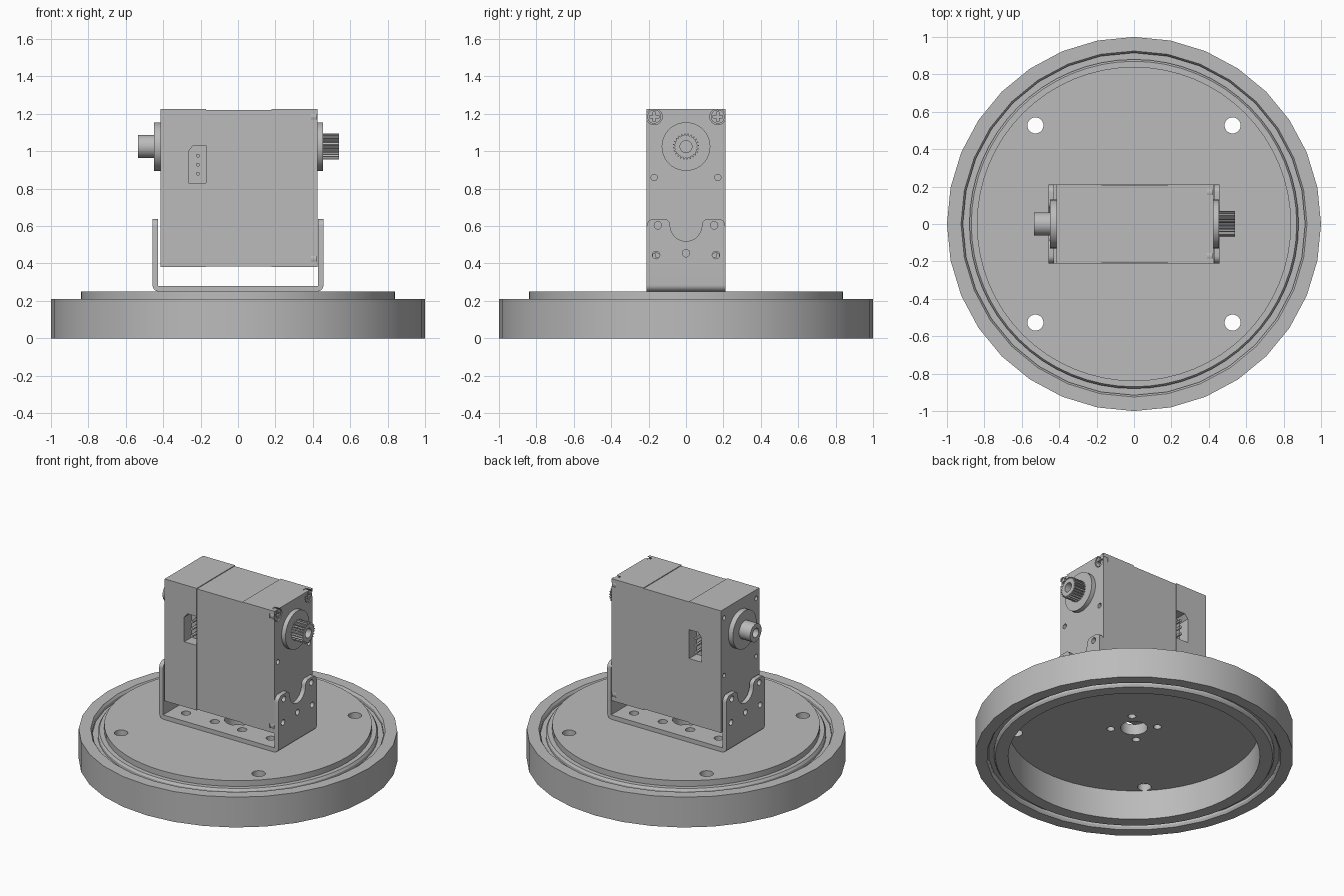
import bpy, bmesh, math
from math import sin, cos, pi

if "Cube" in bpy.data.objects:
    bpy.data.objects.remove(bpy.data.objects["Cube"], do_unlink=True)

GREY = (0.5, 0.5, 0.5, 1)
grey = bpy.data.materials.new("plain_grey")
grey.use_nodes = True
grey.diffuse_color = GREY
grey.node_tree.nodes["Principled BSDF"].inputs["Base Color"].default_value = GREY

PLACE = {
    "x": lambda u, v, w: (w, u, v),
    "y": lambda u, v, w: (u, w, v),
    "z": lambda u, v, w: (u, v, w),
}
parts = []


def finish(name, bm):
    bmesh.ops.recalc_face_normals(bm, faces=bm.faces)
    mesh = bpy.data.meshes.new(name)
    bm.to_mesh(mesh)
    bm.free()
    mesh.materials.append(grey)
    obj = bpy.data.objects.new(name, mesh)
    bpy.context.scene.collection.objects.link(obj)
    parts.append(obj)
    return obj


def prism(name, axis, start, end, *outlines):
    """Extrude one or more flat outlines along an axis."""
    bm = bmesh.new()
    for pts in outlines:
        a = [bm.verts.new(PLACE[axis](u, v, start)) for u, v in pts]
        b = [bm.verts.new(PLACE[axis](u, v, end)) for u, v in pts]
        bm.faces.new(a)
        bm.faces.new(b)
        for i in range(len(a)):
            j = (i + 1) % len(a)
            bm.faces.new((a[i], a[j], b[j], b[i]))
    return finish(name, bm)


def arc(cu, cv, r, a0, a1, n=8):
    angles = [math.radians(a0 + (a1 - a0) * i / n) for i in range(n + 1)]
    return [(cu + r * cos(a), cv + r * sin(a)) for a in angles]


def circle(cu, cv, r, n=24):
    return arc(cu, cv, r, 0, 360, n)[:-1]


def rect(u0, u1, v0, v1):
    return [(u0, v0), (u1, v0), (u1, v1), (u0, v1)]


def lathe(name, profile, n):
    """Revolve a closed (radius, height) profile around z."""
    bm = bmesh.new()
    rings = [[bm.verts.new((r * cos(2 * pi * i / n), r * sin(2 * pi * i / n), z))
              for r, z in profile] for i in range(n)]
    for i in range(n):
        a, b = rings[i], rings[(i + 1) % n]
        for k in range(len(profile)):
            m = (k + 1) % len(profile)
            bm.faces.new((a[k], b[k], b[m], a[m]))
    return finish(name, bm)


def boolean(obj, cutter, operation="DIFFERENCE"):
    mod = obj.modifiers.new("cut", "BOOLEAN")
    mod.operation, mod.solver, mod.object = operation, "EXACT", cutter
    bpy.context.view_layer.update()
    graph = bpy.context.evaluated_depsgraph_get()
    mesh = bpy.data.meshes.new_from_object(obj.evaluated_get(graph))
    obj.modifiers.clear()
    obj.data = mesh
    parts.remove(cutter)
    bpy.data.objects.remove(cutter, do_unlink=True)


def cut(obj, axis, start, end, *outlines):
    boolean(obj, prism("cutter", axis, start, end, *outlines))


SIDES = (-1, 1)
CORNERS = [(a, b) for a in SIDES for b in SIDES]

# Turntable bearing: outer ring, inner ring with grooves
lathe("outer_ring", [(0.925, 0), (1, 0), (1, 0.21), (0.925, 0.21),
                     (0.915, 0.195), (0.915, 0.015)], 32)
lathe("inner_ring", [(0.79, 0), (0.87, 0), (0.88, 0.015), (0.88, 0.03), (0.93, 0.03),
                     (0.93, 0.175), (0.88, 0.175), (0.88, 0.195), (0.87, 0.21),
                     (0.79, 0.21)], 64)

# Top plate with mounting holes
plate = prism("top_plate", "z", 0.205, 0.25, circle(0, 0, 0.84, 64))
cut(plate, "z", 0.1, 0.4, circle(0, 0, 0.085),
    *[circle(a * 0.527, b * 0.527, 0.043) for a, b in CORNERS],
    *[circle(a * 0.104, b * 0.104, 0.025, 16) for a, b in CORNERS])

# U bracket: bent strip trimmed to the eared side outline
outer = [(-0.457, 0.64)] + arc(-0.422, 0.285, 0.035, 180, 270) \
    + arc(0.422, 0.285, 0.035, 270, 360) + [(0.457, 0.64)]
inner = [(0.427, 0.64), (0.427, 0.28), (-0.427, 0.28), (-0.427, 0.64)]
bracket = prism("u_bracket", "y", -0.211, 0.211, outer + inner)
ears = [(-0.21, 0.2), (0.21, 0.2)] + arc(0.17, 0.599, 0.04, 0, 90) \
    + arc(0.12, 0.604, 0.035, 90, 180) + arc(0, 0.604, 0.085, 0, -180, 16)[1:-1] \
    + arc(-0.12, 0.604, 0.035, 0, 90) + arc(-0.17, 0.599, 0.04, 90, 180)
boolean(bracket, prism("cutter", "x", -0.6, 0.6, ears), "INTERSECT")
cut(bracket, "x", -0.6, 0.6, circle(0, 0.455, 0.02, 16),
    *[circle(s * 0.15, 0.604, 0.02, 16) for s in SIDES],
    *[circle(s * 0.16, 0.445, 0.02, 16) for s in SIDES])
cut(bracket, "z", 0.2, 0.35, circle(0, 0, 0.085),
    *[circle(a * x, b * 0.105, 0.03, 16) for a, b in CORNERS for x in (0.105, 0.325)])

# Motor case in three sections, the middle one slightly recessed
rear_case = prism("rear_case", "x", -0.415, -0.17, rect(-0.21, 0.21, 0.38, 1.225))
prism("middle_case", "x", -0.17, 0.18, rect(-0.206, 0.206, 0.385, 1.22))
front_case = prism("front_case", "x", 0.18, 0.425, rect(-0.21, 0.21, 0.38, 1.225))

# Cable sockets with pins on both wide faces
socket = [(-0.265, 0.83), (-0.171, 0.83), (-0.171, 1.03), (-0.24, 1.03), (-0.265, 1.0)]
for s, side in zip(SIDES, ("front", "back")):
    cut(rear_case, "y", s * 0.13, s * 0.3, socket)
    for i in range(3):
        prism(f"{side}_socket_pin_{i + 1}", "y", s * 0.12, s * 0.2,
              circle(-0.215, 0.88 + i * 0.048, 0.01, 12))

# Small pin holes in the end faces
cut(rear_case, "x", -0.5, -0.39,
    *[circle(s * 0.175, z, 0.015, 16) for s in SIDES for z in (1.165, 0.765)])
cut(front_case, "x", 0.4, 0.5, *[circle(s * 0.17, 0.86, 0.017, 16) for s in SIDES])

# Corner pockets and cross-head screws
for a, b in CORNERS:
    y, z = a * 0.17, 0.805 + b * 0.38
    cut(front_case, "x", 0.39, 0.5, circle(y, z, 0.043))
    screw = prism("corner_screw", "x", 0.385, 0.422, circle(y, z, 0.037))
    w, h = 0.007, 0.026
    cross = [(w, w), (w, h), (-w, h), (-w, w), (-h, w), (-h, -w),
             (-w, -w), (-w, -h), (w, -h), (w, -w), (h, -w), (h, w)]
    cut(screw, "x", 0.407, 0.5, [(y + u, z + v) for u, v in cross])

# Output side: boss and splined shaft
AXLE = 1.025
prism("output_boss", "x", 0.42, 0.455, circle(0, AXLE, 0.13, 40))
TEETH = 24
spline = []
for i in range(TEETH):
    for k, r in enumerate((0.06, 0.07, 0.07, 0.06)):
        t = 2 * pi * (i + (0.05, 0.22, 0.48, 0.65)[k]) / TEETH
        spline.append((r * cos(t), AXLE + r * sin(t)))
shaft = prism("splined_shaft", "x", 0.45, 0.54, spline)
cut(shaft, "x", 0.47, 0.6, circle(0, AXLE, 0.032))

# Idler side: boss and plain shaft
prism("idler_boss", "x", -0.45, -0.41, circle(0, AXLE, 0.13, 40))
idler = prism("idler_shaft", "x", -0.535, -0.445, circle(0, AXLE, 0.062, 32))
cut(idler, "x", -0.6, -0.47, circle(0, AXLE, 0.032))

# Smooth the round faces, keep the edges crisp
bpy.ops.object.select_all(action="DESELECT")
for obj in parts:
    obj.select_set(True)
bpy.context.view_layer.objects.active = parts[0]
bpy.ops.object.shade_smooth_by_angle(angle=math.radians(30))
